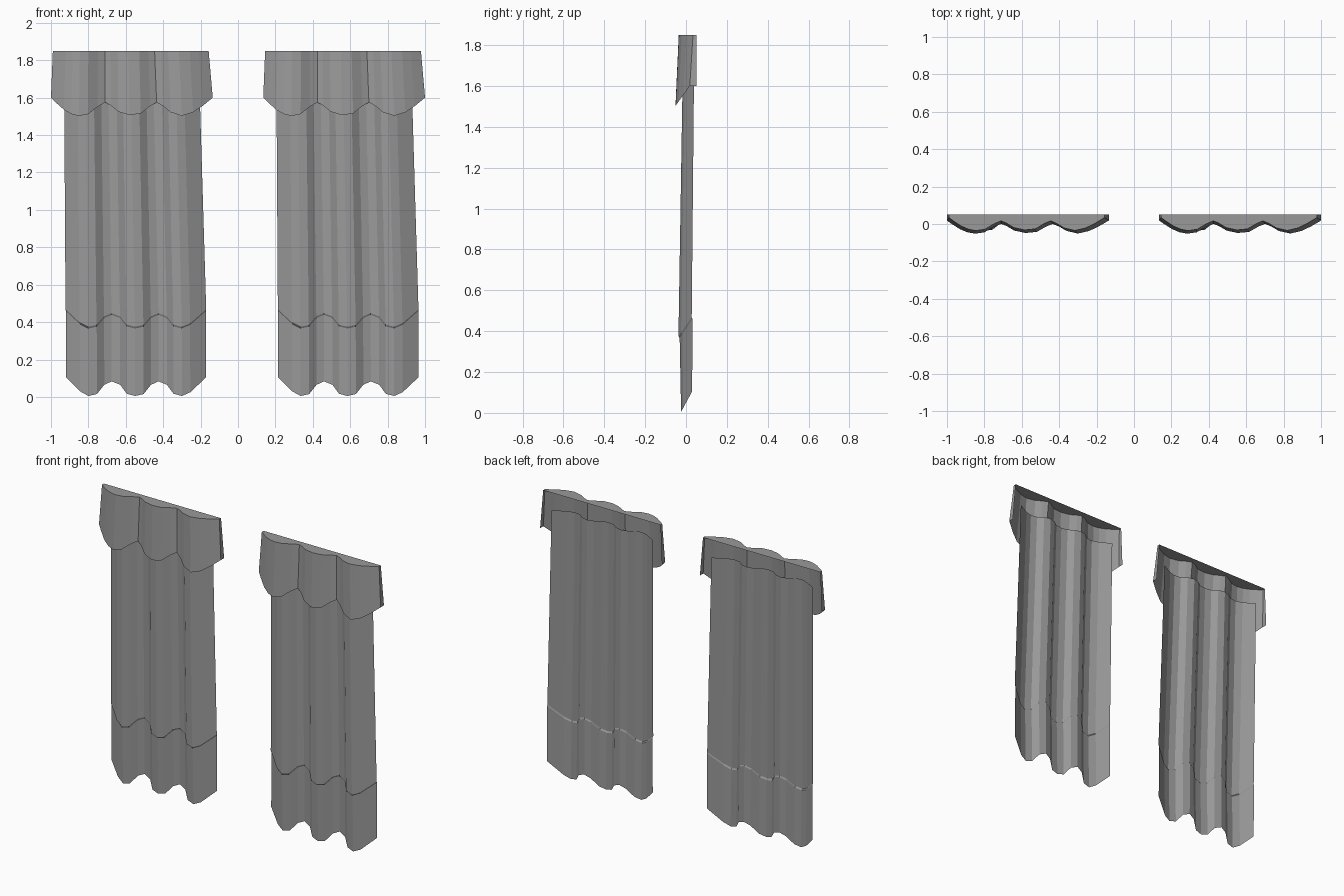
import bpy
import bmesh

cube = bpy.data.objects.get("Cube")
if cube:
    bpy.data.objects.remove(cube, do_unlink=True)

# One plain grey cloth
cloth = bpy.data.materials.new("grey cloth")
cloth.use_nodes = True
grey = (0.32, 0.32, 0.32, 1)
cloth.diffuse_color = grey
cloth.node_tree.nodes["Principled BSDF"].inputs["Base Color"].default_value = grey


def lerp(a, b, t):
    return a + (b - a) * t


def pleats():
    """Folded cross-section: (position across 0..1, depth 0 front..1 back)."""
    fold = [(0, 0), (.045, .1), (.085, .6), (.125, .78), (.17, .6), (.205, .12)]
    pts = [(0, 1), (.075, .25)]
    for i in range(2):
        pts += [(.12 + .25 * i + x, d) for x, d in fold]
    pts += [(.62, 0), (.665, .2), (.75, 1)]
    return [(x / .75, d) for x, d in pts]


def row(x0, x1, front, back, z, rise):
    """Pleated row of points; the edge climbs by rise toward the back."""
    return [(lerp(x0, x1, t), lerp(front, back, d), z + rise * d)
            for t, d in pleats()]


def sheet(name, rows, offset, cap=False):
    """Join rows, listed top to bottom, into a flat-faced cloth sheet."""
    bm = bmesh.new()
    grid = [[bm.verts.new((x + offset, y, z)) for x, y, z in r] for r in rows]
    for up, low in zip(grid, grid[1:]):
        for i in range(len(up) - 1):
            bm.faces.new((low[i], low[i + 1], up[i + 1], up[i]))
    if cap:
        bm.faces.new(grid[0])
    mesh = bpy.data.meshes.new(name)
    bm.to_mesh(mesh)
    bm.free()
    mesh.materials.append(cloth)
    obj = bpy.data.objects.new(name, mesh)
    bpy.context.collection.objects.link(obj)


# Valance hem: scalloped, flared, with short returns at both ends
scallops = [(-1, 1.6), (-.975, 1.575), (-.93, 1.535), (-.89, 1.512),
            (-.85, 1.502), (-.8, 1.512), (-.75, 1.552), (-.71, 1.575),
            (-.68, 1.558), (-.64, 1.525), (-.58, 1.507), (-.52, 1.515),
            (-.47, 1.555), (-.435, 1.575), (-.4, 1.555), (-.36, 1.522),
            (-.3, 1.503), (-.24, 1.522), (-.19, 1.555), (-.135, 1.6)]
hem_edge = [(x, (z - 1.5) / 1.4 - .053, z) for x, z in scallops]
hem_edge = [(-1, .052, 1.6)] + hem_edge + [(-.135, .052, 1.6)]
top_edge = [(lerp(-.99, -.157, (x + 1) / .865), min(y + .016, .052), 1.85)
            for x, y, z in hem_edge]

# Shared rows of the hanging cloth
panel_top = row(-.93, -.208, -.015, .04, 1.73, 0)
panel_low = row(-.922, -.17, -.037, .028, .375, .093)
band_top = row(-.92, -.171, -.031, .032, .366, .093)
band_low = row(-.92, -.17, -.024, .03, .005, .1)

for side, offset in (("right", 0), ("left", 1.135)):
    sheet(side + "_valance", [top_edge, hem_edge], offset, cap=True)
    sheet(side + "_curtain_panel", [panel_top, panel_low], offset)
    sheet(side + "_lower_band", [panel_low, band_top, band_low], offset)
